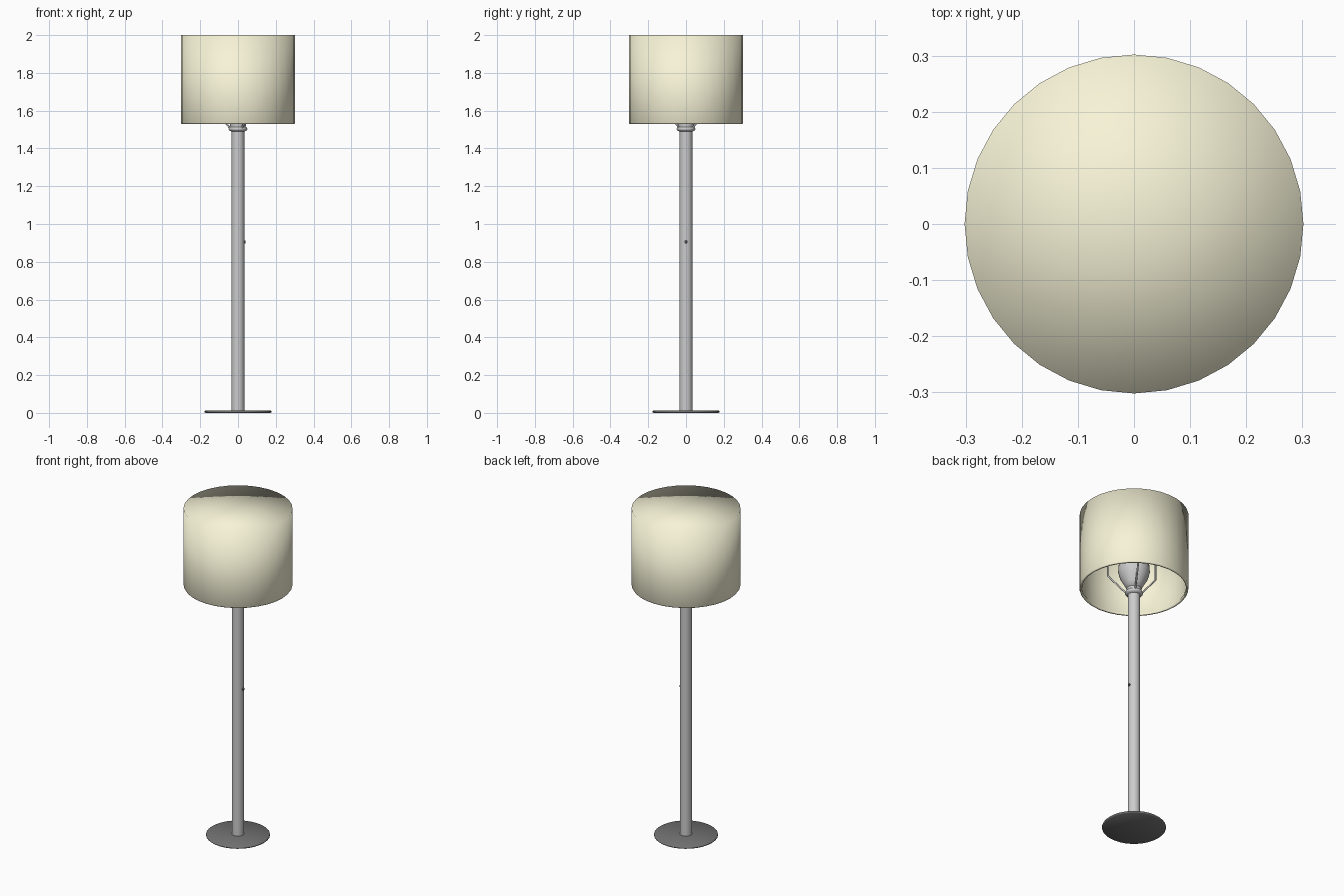
import bpy, bmesh, math
from mathutils import Vector

if "Cube" in bpy.data.objects:
    bpy.data.objects.remove(bpy.data.objects["Cube"])


def material(name, rgb):
    m = bpy.data.materials.new(name)
    m.diffuse_color = (*rgb, 1)
    m.use_nodes = True
    m.node_tree.nodes["Principled BSDF"].inputs["Base Color"].default_value = m.diffuse_color
    return m


def finish(bm, name, mat=None, sharp=None):
    bmesh.ops.recalc_face_normals(bm, faces=bm.faces)
    me = bpy.data.meshes.new(name)
    bm.to_mesh(me)
    bm.free()
    ob = bpy.data.objects.new(name, me)
    bpy.context.collection.objects.link(ob)
    if mat:
        me.materials.append(mat)
    me.shade_smooth()
    if sharp:
        me.set_sharp_from_angle(angle=math.radians(sharp))
    return ob


def lathe(name, profile, sides=32, mat=None, sharp=None, closed=False):
    """Revolve (radius, z) points about z; radius 0 makes a single pole vertex."""
    bm = bmesh.new()
    rings = []
    for r, z in profile:
        n = 1 if r == 0 else sides
        rings.append([bm.verts.new((r * math.cos(2 * math.pi * i / sides),
                                    r * math.sin(2 * math.pi * i / sides), z)) for i in range(n)])
    pairs = list(zip(rings, rings[1:]))
    if closed:
        pairs.append((rings[-1], rings[0]))
    for a, b in pairs:
        for i in range(sides):
            j = (i + 1) % sides
            face = [a[i % len(a)], a[j % len(a)], b[j % len(b)], b[i % len(b)]]
            bm.faces.new(list(dict.fromkeys(face)))
    return finish(bm, name, mat, sharp)


def rod(name, points, radius):
    cu = bpy.data.curves.new(name, 'CURVE')
    cu.dimensions = '3D'
    cu.bevel_depth = radius
    cu.bevel_resolution = 2
    cu.use_fill_caps = True
    sp = cu.splines.new('POLY')
    sp.points.add(len(points) - 1)
    for p, co in zip(sp.points, points):
        p.co = (*co, 1)
    ob = bpy.data.objects.new(name, cu)
    bpy.context.collection.objects.link(ob)
    return ob


cream = material("cream_fabric", (0.93, 0.90, 0.68))
dark = material("dark_metal", (0.17, 0.17, 0.17))

# Base disc, softly shaded
lathe("base", [(0, 0), (0.172, 0), (0.177, 0.004), (0.177, 0.009), (0.172, 0.013), (0, 0.013)], mat=dark)

# Pole
lathe("pole", [(0, 0.011), (0.034, 0.011), (0.034, 1.50), (0, 1.50)], sharp=40)

# Collar on top of the pole
lathe("collar", [(0.034, 1.49), (0.046, 1.495), (0.05, 1.503), (0.046, 1.512), (0.034, 1.515)],
      sharp=60, closed=True)

# Bulb holder and bulb inside the shade
lathe("socket", [(0, 1.50), (0.040, 1.50), (0.042, 1.53), (0, 1.53)], sharp=40)
lathe("bulb", [(0, 1.525), (0.040, 1.528), (0.055, 1.56), (0.078, 1.60), (0.088, 1.64),
               (0.085, 1.68), (0.070, 1.715), (0.040, 1.74), (0, 1.75)])

# Three bent wire arms carrying the shade
for k, deg in enumerate((60, 180, 300)):
    d = Vector((math.cos(math.radians(deg)), math.sin(math.radians(deg)), 0))
    pts = [d * r + Vector((0, 0, z)) for r, z in ((0.038, 1.503), (0.155, 1.645), (0.155, 1.985))]
    rod(f"shade_arm_{k + 1}", pts, 0.005)

# Drum shade: closed top, open bottom, thin wall with a rolled lower rim
lathe("shade", [(0, 2.0), (0.302, 2.0), (0.302, 1.535), (0.299, 1.53), (0.291, 1.53),
                (0.288, 1.535), (0.290, 1.545), (0.294, 1.55), (0.294, 1.99), (0, 1.99)], mat=cream)

# Small switch on the right of the pole
switch = lathe("switch", [(0, 0), (0.008, 0), (0.008, 0.006), (0.005, 0.009), (0, 0.009)],
               sides=16, mat=dark, sharp=40)
switch.rotation_euler = (0, math.pi / 2, 0)
switch.location = (0.032, 0, 0.905)
